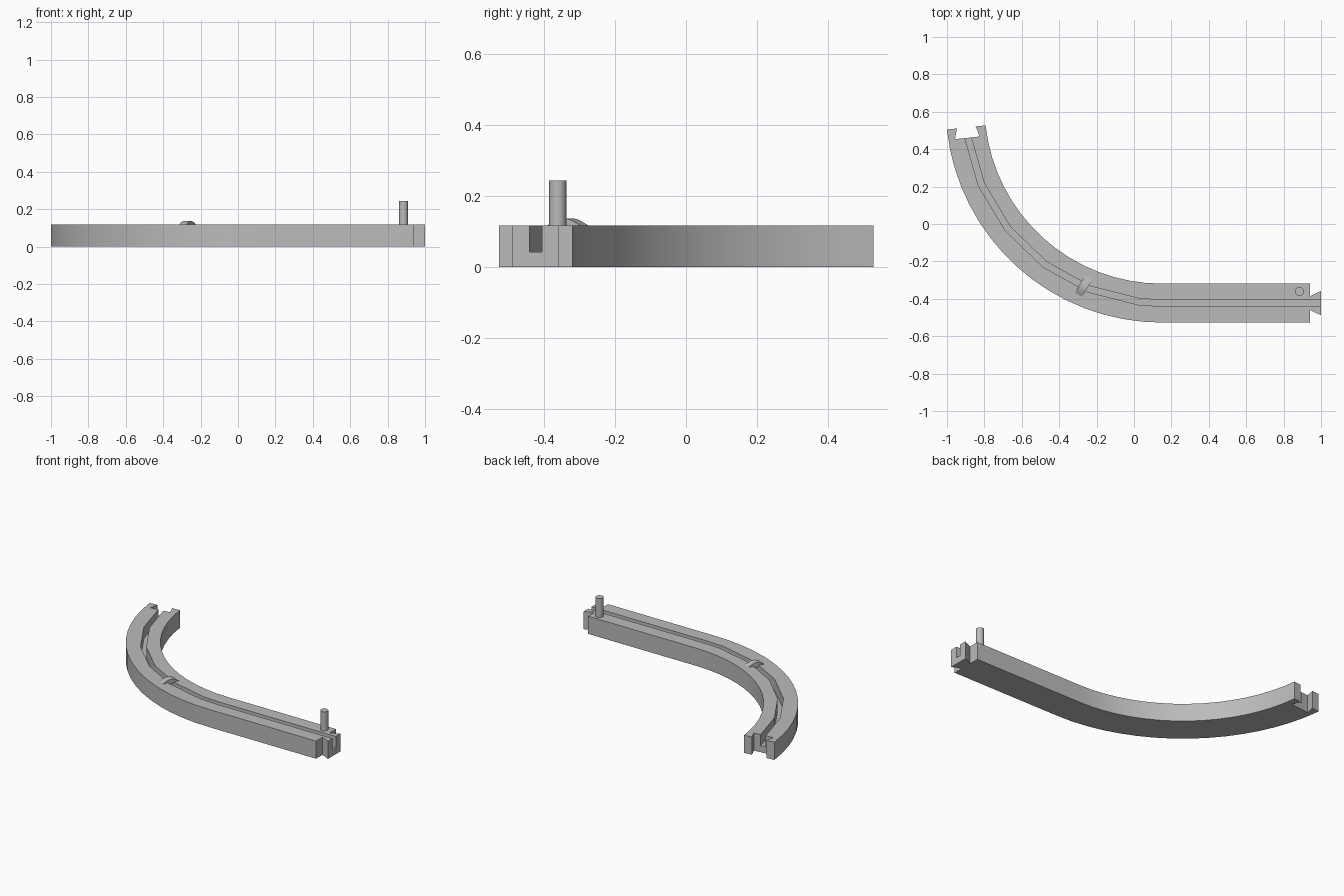
import bpy, bmesh
from math import sin, cos, radians, pi
from mathutils import Matrix

if "Cube" in bpy.data.objects:
    bpy.data.objects.remove(bpy.data.objects["Cube"])

# Main dimensions
CX, CY = 0.15, 0.63            # centre of the bend
R_OUT, R_IN = 1.157, 0.949     # edges of the bend
MID = (R_OUT + R_IN) / 2
SWEEP = 83.8                   # bend angle in degrees
HEIGHT, FLOOR = 0.117, 0.042
HALF_GROOVE = 0.017
X_END = 0.94

grey = bpy.data.materials.new("plain grey")
grey.use_nodes = True
grey.diffuse_color = (0.5, 0.5, 0.5, 1)
grey.node_tree.nodes["Principled BSDF"].inputs["Base Color"].default_value = (0.5, 0.5, 0.5, 1)


def on_bend(r, degrees):
    a = radians(degrees)
    return (CX - r * sin(a), CY - r * cos(a))


def prism(name, outline, z0, z1):
    """Extrude a closed xy outline from z0 to z1."""
    bm = bmesh.new()
    face = bm.faces.new([bm.verts.new((x, y, z0)) for x, y in outline])
    grown = bmesh.ops.extrude_face_region(bm, geom=[face])["geom"]
    verts = [g for g in grown if isinstance(g, bmesh.types.BMVert)]
    bmesh.ops.translate(bm, verts=verts, vec=(0, 0, z1 - z0))
    bmesh.ops.recalc_face_normals(bm, faces=bm.faces)
    mesh = bpy.data.meshes.new(name)
    bm.to_mesh(mesh)
    bm.free()
    mesh.materials.append(grey)
    obj = bpy.data.objects.new(name, mesh)
    bpy.context.collection.objects.link(obj)
    return obj


def activate(obj):
    bpy.ops.object.select_all(action='DESELECT')
    obj.select_set(True)
    bpy.context.view_layer.objects.active = obj


def smooth(obj):
    activate(obj)
    bpy.ops.object.shade_smooth_by_angle(angle=radians(30))


# Track body outline: dovetail tongue, inner bend, dovetail socket, outer bend
y_mid = CY - MID
tongue = [(X_END, y_mid - 0.037), (1.0, y_mid - 0.065),
          (1.0, y_mid + 0.065), (X_END, y_mid + 0.037)]


def socket_point(offset, depth):
    x, y = on_bend(MID + offset, SWEEP)
    a = radians(SWEEP)
    return (x + depth * cos(a), y - depth * sin(a))


socket = [socket_point(o, d) for o, d in
          ((-0.05, 0), (-0.067, 0.056), (0.067, 0.056), (0.05, 0))]
STEPS = 16
angles = [SWEEP * i / STEPS for i in range(STEPS + 1)]
outline = [(X_END, CY - R_OUT)] + tongue + [(X_END, CY - R_IN)]
outline += [on_bend(R_IN, a) for a in angles] + socket
outline += [on_bend(R_OUT, a) for a in reversed(angles)]
track = prism("track_body", outline, 0, HEIGHT)

# Guide groove, coarser than the bend
groove_angles = [0] + [6.6 + 15 * i for i in range(7)]
r0, r1 = MID - HALF_GROOVE, MID + HALF_GROOVE
groove = [(1.1, CY - r1), (1.1, CY - r0)]
groove += [on_bend(r0, a) for a in groove_angles]
groove += [on_bend(r1, a) for a in reversed(groove_angles)]
cutter = prism("groove_cutter", groove, FLOOR, HEIGHT + 0.1)
cutter.hide_render = True
activate(track)
cut = track.modifiers.new("groove", 'BOOLEAN')
cut.object, cut.operation, cut.solver = cutter, 'DIFFERENCE', 'EXACT'
bpy.ops.object.modifier_apply(modifier=cut.name)
bpy.data.objects.remove(cutter)
smooth(track)

# Low arched bridge across the groove
LENGTH, WIDTH, RISE = 0.106, 0.045, 0.02
arch = [(LENGTH * (i / 10 - 0.5), RISE * sin(pi * i / 10)) for i in range(11)]
arch = [(-LENGTH / 2, -0.012)] + arch + [(LENGTH / 2, -0.012)]
bridge = prism("groove_bridge", arch, -WIDTH / 2, WIDTH / 2)
bridge.data.transform(Matrix.Translation((-0.27, -0.333, HEIGHT))
                      @ Matrix.Rotation(radians(60), 4, 'Z')
                      @ Matrix.Rotation(radians(90), 4, 'X'))
smooth(bridge)

# Upright peg near the tongue
bpy.ops.mesh.primitive_cylinder_add(vertices=24, radius=0.024, depth=0.143,
                                    location=(0.885, -0.361, 0.1715))
peg = bpy.context.object
peg.name = "upright_peg"
peg.data.materials.append(grey)
smooth(peg)
